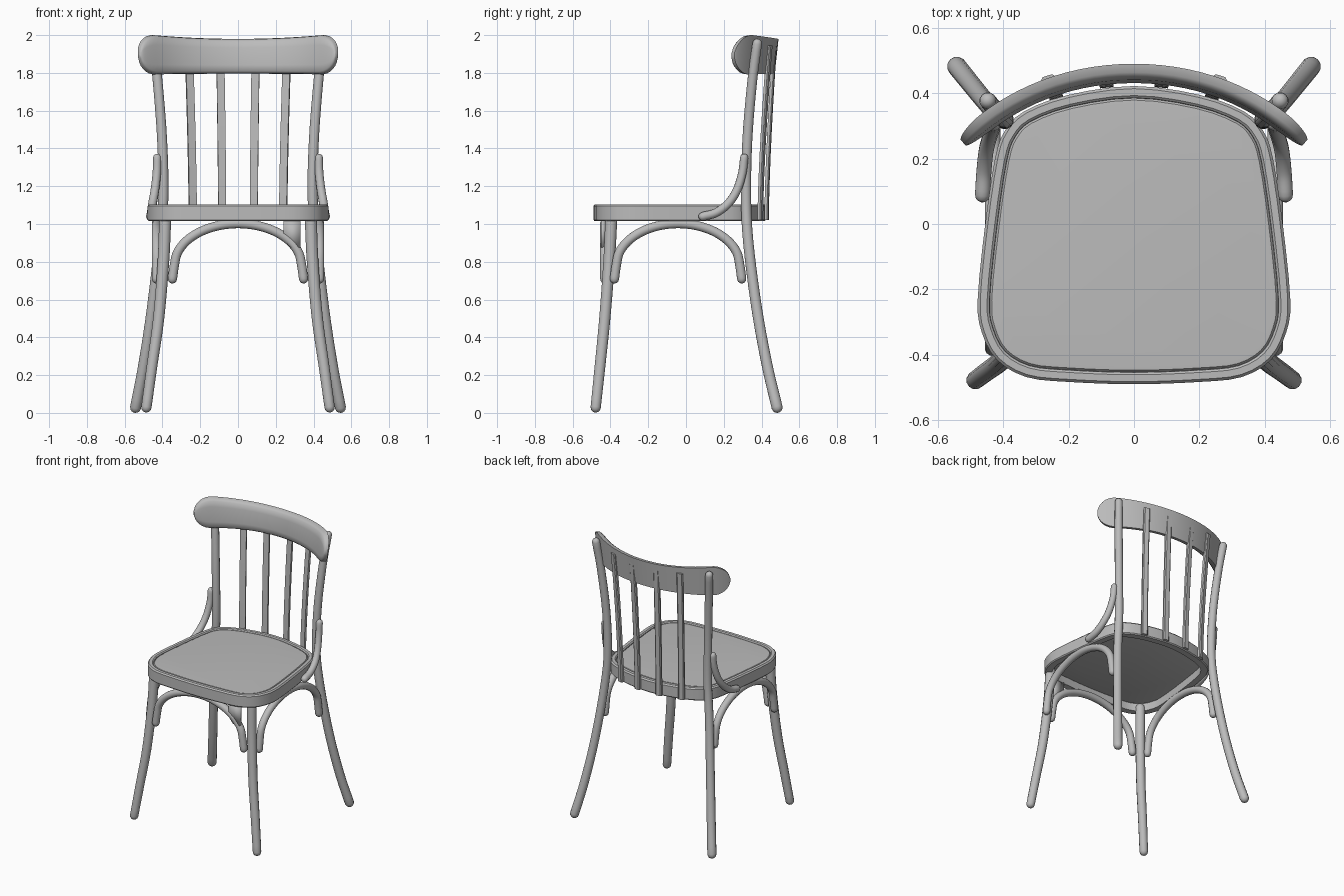
import bpy, bmesh, math
from mathutils import Vector

if "Cube" in bpy.data.objects:
    bpy.data.objects.remove(bpy.data.objects["Cube"])

paint = bpy.data.materials.new("warm_grey")
paint.use_nodes = True
GREY = (0.5, 0.5, 0.5, 1)
paint.diffuse_color = GREY
paint.node_tree.nodes["Principled BSDF"].inputs["Base Color"].default_value = GREY


def make(name, bm, mirror=False, angle=40):
    """Turn a bmesh into a smooth shaded object, optionally mirrored in x."""
    bmesh.ops.recalc_face_normals(bm, faces=bm.faces)
    mesh = bpy.data.meshes.new(name)
    bm.to_mesh(mesh)
    bm.free()
    mesh.materials.append(paint)
    mesh.shade_smooth()
    mesh.set_sharp_from_angle(angle=math.radians(angle))
    ob = bpy.data.objects.new(name, mesh)
    bpy.context.collection.objects.link(ob)
    if mirror:
        ob.modifiers.new("mirror", "MIRROR").use_mirror_merge = False
    return ob


def loft(rings, caps=True, loop=False):
    """Skin a row of closed rings."""
    bm = bmesh.new()
    rows = [[bm.verts.new(p) for p in ring] for ring in rings]
    pairs = list(zip(rows, rows[1:])) + ([(rows[-1], rows[0])] if loop else [])
    for a, b in pairs:
        for i in range(len(a)):
            j = (i + 1) % len(a)
            bm.faces.new((a[i], a[j], b[j], b[i]))
    if caps:
        bm.faces.new(rows[0])
        bm.faces.new(rows[-1])
    return bm


def spline(points, steps=5, closed=False):
    """Smooth path through the points."""
    p = [Vector(q) for q in points]
    if closed:
        p = [p[-1]] + p + p[:2]
    else:
        p = [2 * p[0] - p[1]] + p + [2 * p[-1] - p[-2]]
    out = []
    for a, b, c, d in zip(p, p[1:], p[2:], p[3:]):
        for k in range(steps):
            t = k / steps
            out.append(0.5 * (2 * b + (c - a) * t + (2 * a - 5 * b + 4 * c - d) * t * t
                              + (3 * b - a - 3 * c + d) * t ** 3))
    return out if closed else out + [p[-2]]


def rod(name, points, r0, r1, mirror=True, sides=12):
    """Round bent wood rod with domed ends."""
    path = spline(points)
    n = len(path) - 1
    rings = []
    side = None
    for i, p in enumerate(path):
        t = (path[min(i + 1, n)] - path[max(i - 1, 0)]).normalized()
        side = side or t.orthogonal()
        side = (side - t * side.dot(t)).normalized()
        up = t.cross(side)
        r = r0 + (r1 - r0) * i / n
        # extra rings make the domes
        domes = [(0, 1)]
        if i in (0, n):
            s = -1 if i == 0 else 1
            domes = [(s * r * math.sin(a), math.cos(a)) for a in (0, 0.5, 0.95, 1.35)]
            domes = domes[::s]
        for shift, scale in domes:
            rings.append([p + t * shift + r * scale * (side * math.cos(a) + up * math.sin(a))
                          for a in (math.tau * k / sides for k in range(sides))])
    return make(name, loft(rings), mirror)


# Legs
rod("front_leg", [(.485, -.478, .03), (.455, -.455, .25), (.42, -.43, .5),
                  (.395, -.407, .8), (.385, -.395, 1.04)], .028, .033)
rod("back_leg", [(.542, .482, .03), (.5, .43, .25), (.455, .375, .55), (.415, .33, .9),
                 (.395, .318, 1.15), (.402, .325, 1.45), (.425, .35, 1.75),
                 (.447, .377, 1.955)], .03, .026)

# Bent arches under the front and both sides
arch = [(math.cos(a), math.sin(a)) for a in (math.pi * k / 10 for k in range(11))]


def arch_path(place):
    curve = [(c, .78 + .222 * s) for c, s in arch]
    return [place(c, z) for c, z in [(1.03, .71)] + curve + [(-1.03, .71)]]


rod("front_arch", arch_path(lambda c, z: (.337 * c, -.43, z)), .025, .025, False)
rod("side_arch", arch_path(lambda c, z: (.432, -.042 + .327 * c, z)), .025, .025)

# Small gusset on the front arch
bm = bmesh.new()
bm.faces.new([bm.verts.new((x, -.45, z)) for x, z in
              [(.24, 1.02), (.24, .92), (.275, .875), (.33, .875), (.33, 1.02)]])
make("arch_gusset", bm).modifiers.new("thickness", "SOLIDIFY").thickness = .02

# Curved brackets between seat and back legs
rod("side_bracket", [(.463, .09, 1.04), (.459, .16, 1.06), (.452, .225, 1.11),
                     (.44, .27, 1.18), (.43, .298, 1.27), (.428, .308, 1.35)], .024, .022)

# Seat frame and panel share one outline
half = [(0, -.49), (.2, -.483), (.33, -.468), (.42, -.415), (.466, -.33), (.478, -.23),
        (.455, 0), (.425, .2), (.395, .285), (.335, .345), (.2, .395), (0, .422)]
outline = spline([(x, y, 0) for x, y in half + [(-x, y) for x, y in half[-2:0:-1]]], 3, True)


def seat_ring(inset, z):
    n = len(outline)
    ring = []
    for i, p in enumerate(outline):
        t = (outline[(i + 1) % n] - outline[i - 1]).normalized()
        ring.append((p.x - t.y * inset, p.y + t.x * inset, z))
    return ring


frame = [(.006, 1.015), (0, 1.022), (0, 1.095), (.008, 1.104), (.029, 1.104),
         (.036, 1.098), (.038, 1.08), (.05, 1.07), (.05, 1.015)]
make("seat_frame", loft([seat_ring(*f) for f in frame], caps=False, loop=True))
panel = [(.045, 1.075), (.037, 1.078), (.037, 1.092), (.043, 1.099), (.055, 1.1)]
make("seat_panel", loft([seat_ring(*f) for f in panel]))

# Back slats
for name, low, high in (("inner_slat", (.084, .427), (.095, .47)),
                        ("outer_slat", (.24, .394), (.262, .444))):
    yaw = -1.0 * low[0] * 1.3
    across = Vector((math.cos(yaw), math.sin(yaw), 0)) * .021
    deep = Vector((-math.sin(yaw), math.cos(yaw), 0)) * .01
    rings = []
    for k in range(9):
        t = k / 8
        ease = t ** 1.5
        c = Vector((low[0] + (high[0] - low[0]) * ease,
                    low[1] + (high[1] - low[1]) * ease, 1.02 + .925 * t))
        rings.append([c + across * a + deep * b for a, b in
                      ((-1, -1), (1, -1), (1, .4), (.7, 1), (-.7, 1), (-1, .4))])
    make(name, loft(rings), True, 30)

# Curved top rail: flat back, rounded front, round ends
section = [(-1, .022), (-.97, -.004), (-.85, -.017), (-.5, -.022), (.5, -.022),
           (.85, -.017), (.97, -.004), (1, .022)]
END, ROUND = .522, .085
rings = []
N = 40
for k in range(N + 1):
    x = END * math.sin(math.pi * (k / N - .5))
    y = .458 - .62 * x ** 2 - .55 * x ** 4
    slope = -1.24 * x - 2.2 * x ** 3
    normal = Vector((-slope, 1, 0)).normalized()
    over = max(0, abs(x) - (END - ROUND)) / ROUND
    taper = max(.12, math.sqrt(max(0, 1 - over * over)))
    lift = min(1, (x / .43) ** 2)
    mid, tall = 1.888 + .008 * lift, (.092 + .012 * lift) * taper
    thin = .45 + .55 * taper
    rings.append([Vector((x, y, mid)) + normal * (d * thin + .01 * h * taper)
                  + Vector((0, 0, h * tall)) for h, d in section])
make("top_rail", loft(rings), angle=50)
